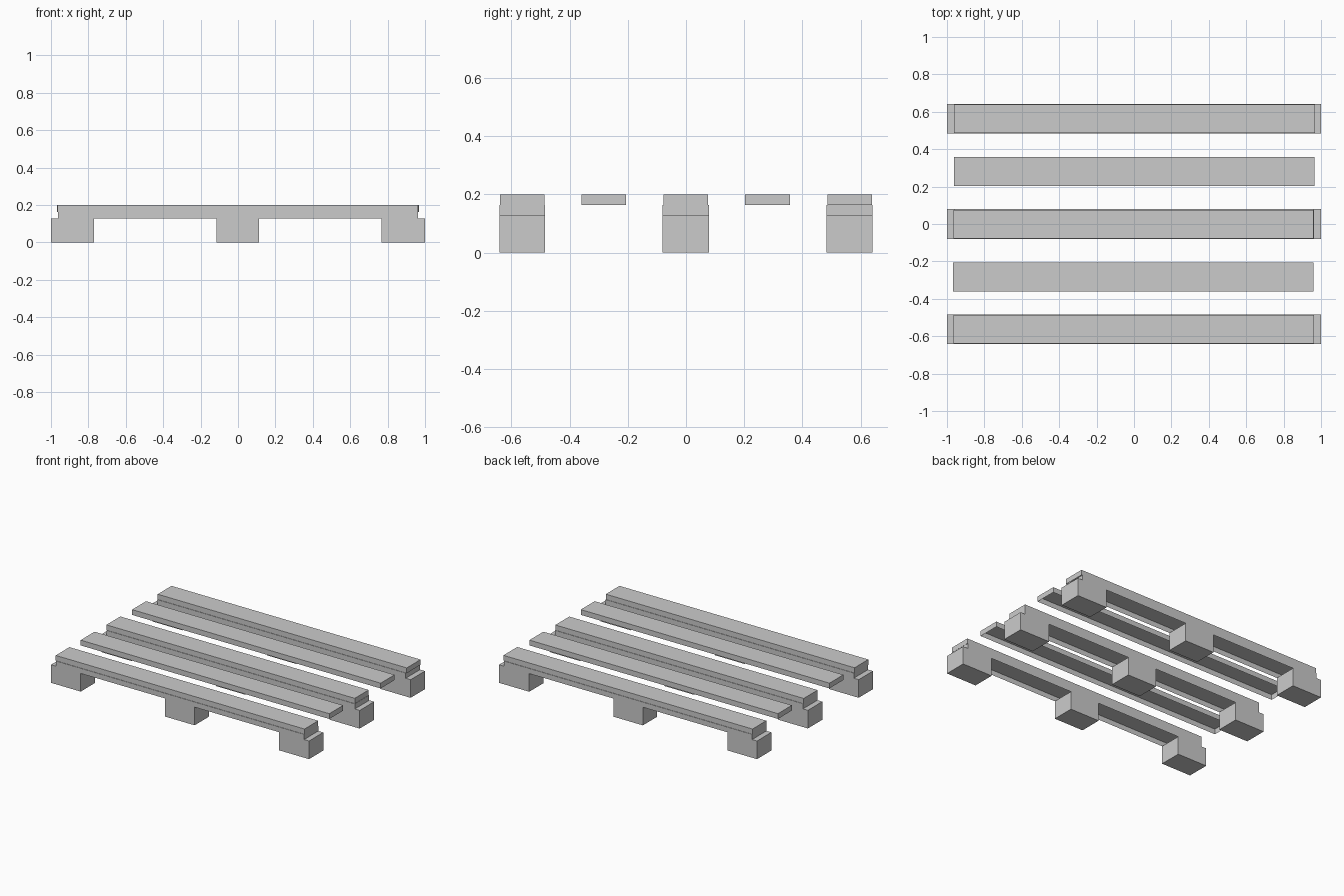
import bpy, bmesh

if "Cube" in bpy.data.objects:
    bpy.data.objects.remove(bpy.data.objects["Cube"])


def box(name, x, y, z, open_bottom=False):
    """Axis-aligned box from (min, max) ranges, optionally without its underside."""
    bm = bmesh.new()
    bmesh.ops.create_cube(bm, size=1)
    for v in bm.verts:
        for axis, (lo, hi) in enumerate((x, y, z)):
            v.co[axis] = lo if v.co[axis] < 0 else hi
    bm.normal_update()
    if open_bottom:
        under = [f for f in bm.faces if f.normal.z < -0.5]
        bmesh.ops.delete(bm, geom=under, context='FACES_ONLY')
    mesh = bpy.data.meshes.new(name)
    bm.to_mesh(mesh)
    bm.free()
    obj = bpy.data.objects.new(name, mesh)
    bpy.context.collection.objects.link(obj)
    return obj


FOOT_TOP, BEAM_TOP, TOP = 0.127, 0.163, 0.20

# Runners: three feet joined by a shallow open-bottomed beam
runners = {"front": (-0.642, -0.484), "middle": (-0.081, 0.079), "back": (0.483, 0.642)}
feet = {"left": (-1.0, -0.77), "centre": (-0.115, 0.113), "right": (0.766, 1.0)}
for row, y in runners.items():
    box(row + "_beam", (-0.962, 0.962), y, (FOOT_TOP, BEAM_TOP), True)
    for side, x in feet.items():
        box(f"{row}_{side}_foot", x, y, (0, FOOT_TOP))

# Deck boards: thin open-bottomed planks, slightly uneven at the ends
boards = {
    "front": ((-0.966, 0.963), (-0.639, -0.487)),
    "front_inner": ((-0.968, 0.960), (-0.360, -0.206)),
    "middle": ((-0.966, 0.960), (-0.078, 0.076)),
    "back_inner": ((-0.963, 0.964), (0.203, 0.357)),
    "back": ((-0.963, 0.968), (0.486, 0.639)),
}
for name, (x, y) in boards.items():
    box(name + "_deck_board", x, y, (BEAM_TOP, TOP), True)
